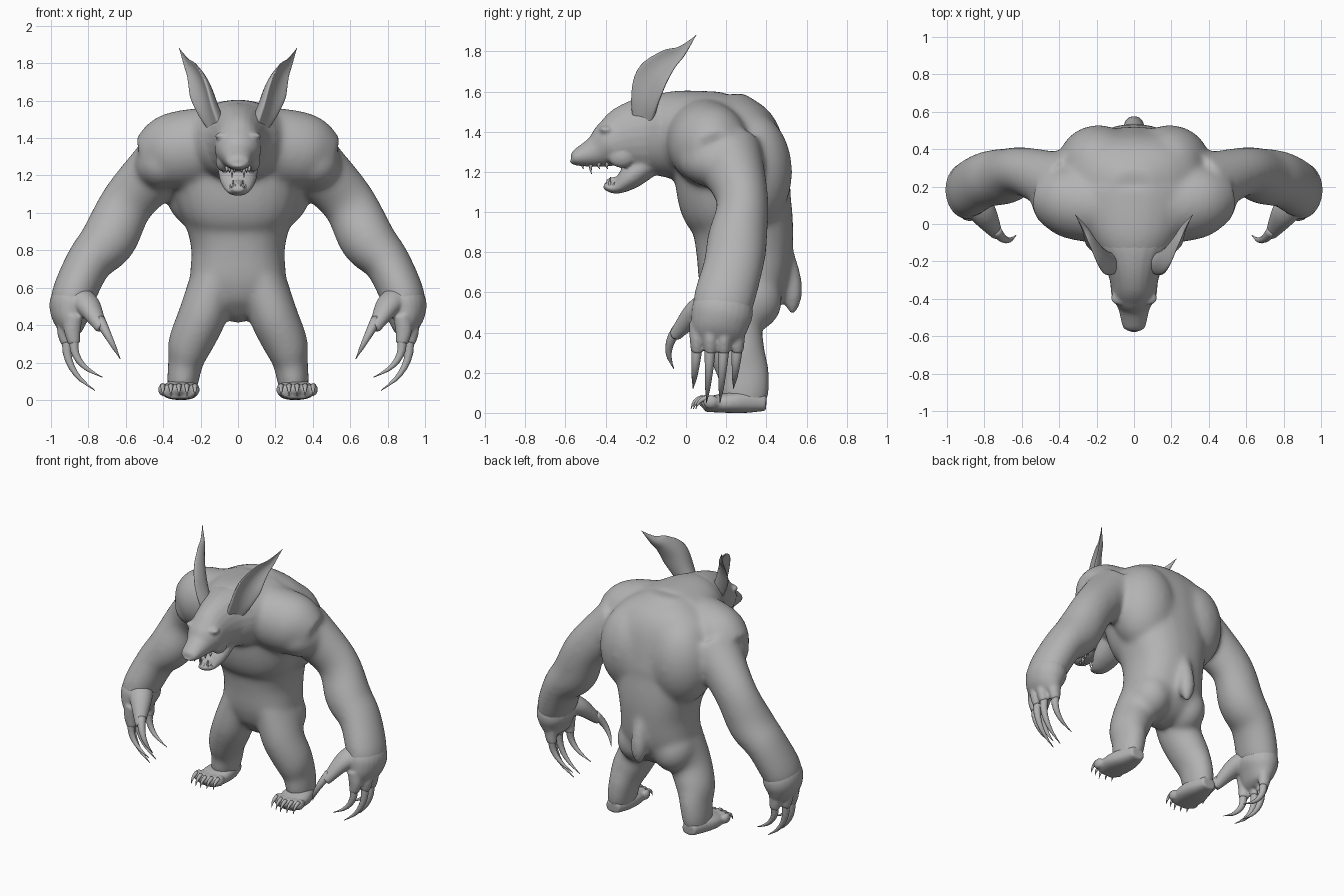
import bpy, bmesh, math
from mathutils import Vector, Matrix

if "Cube" in bpy.data.objects:
    bpy.data.objects.remove(bpy.data.objects["Cube"])

grey = bpy.data.materials.new("plain grey")
grey.use_nodes = True
shade = (.45, .45, .45, 1)
grey.diffuse_color = shade
grey.node_tree.nodes["Principled BSDF"].inputs["Base Color"].default_value = shade

ACROSS, DEPTH, UP = Vector((1, 0, 0)), Vector((0, 1, 0)), Vector((0, 0, 1))
LEFT_RIGHT = (1, -1)


def spline(points, steps):
    """Smooth curve through points that also carry two radii."""
    curve = []
    last = len(points) - 1
    for i in range(last):
        before, start = points[max(i - 1, 0)], points[i]
        end, after = points[i + 1], points[min(i + 2, last)]
        for step in range(steps):
            t = step / steps
            curve.append([b + t / 2 * (c - a + t * (2 * a - 5 * b + 4 * c - d + t * (3 * (b - c) + d - a)))
                          for a, b, c, d in zip(before, start, end, after)])
    curve.append(list(points[last]))
    return curve


def tube(bm, points, ref, side=1, power=1, cup=0, sides=24, steps=6):
    """Loft ovals along (x, y, z, radius across ref, radius along ref)."""
    path = spline([(x * side, *rest) for x, *rest in points], steps)
    ref = Vector((ref.x * side, ref.y, ref.z))
    centres = [Vector(p[:3]) for p in path]
    last = len(path) - 1
    rings = []
    for i, centre in enumerate(centres):
        along = (centres[min(i + 1, last)] - centres[max(i - 1, 0)]).normalized()
        high = (ref - along * ref.dot(along)).normalized()
        wide = along.cross(high)
        width, height = (max(r, .002) for r in path[i][3:])
        ring = []
        for k in range(sides):
            angle = math.tau * k / sides
            c, s = math.cos(angle), math.sin(angle)
            u = math.copysign(abs(c) ** power, c) * width
            v = math.copysign(abs(s) ** power, s) * height + cup * width * (c * c - .5)
            ring.append(bm.verts.new(centre + wide * u + high * v))
        rings.append(ring)
    for lower, upper in zip(rings, rings[1:]):
        for k in range(sides):
            bm.faces.new((lower[k - 1], lower[k], upper[k], upper[k - 1]))
    bm.faces.new(rings[0])
    bm.faces.new(rings[-1])


def midline(bm, points, ref, **options):
    tube(bm, [(0, *p) for p in points], ref, **options)


def ball(bm, centre, radii, side=1):
    x, y, z = centre
    place = Matrix.Translation((x * side, y, z)) @ Matrix.Diagonal((*radii, 1))
    bmesh.ops.create_uvsphere(bm, u_segments=24, v_segments=14, radius=1, matrix=place)


def spike(bm, root, tip, bend, radius, side):
    """Curved cone for claws and teeth."""
    root, tip = Vector(root), Vector(tip)
    control = (root + tip) / 2 + Vector(bend)
    points = []
    for step in range(5):
        t = step / 4
        p = root.lerp(control, t).lerp(control.lerp(tip, t), t)
        r = radius * (1 - t) ** .7
        points.append((*p, r, r))
    tube(bm, points, ACROSS, side, sides=10, steps=2)


def finish(name, bm):
    bmesh.ops.recalc_face_normals(bm, faces=bm.faces)
    for face in bm.faces:
        face.smooth = True
    mesh = bpy.data.meshes.new(name)
    bm.to_mesh(mesh)
    bm.free()
    mesh.materials.append(grey)
    obj = bpy.data.objects.new(name, mesh)
    bpy.context.collection.objects.link(obj)
    return obj


def fuse(obj, voxel, rounds):
    """Merge overlapping masses into one soft skin."""
    merge = obj.modifiers.new("merge", 'REMESH')
    merge.mode = 'VOXEL'
    merge.voxel_size = voxel
    merge.use_smooth_shade = True
    soften = obj.modifiers.new("soften", 'SMOOTH')
    soften.factor = .5
    soften.iterations = rounds


body, head, hands, feet, hand_claws, foot_claws, ears, teeth = (bmesh.new() for part in range(8))

# Torso from crotch to hump
midline(body, [(.24, .42, .03, .05), (.26, .5, .14, .16), (.28, .62, .25, .215), (.29, .8, .25, .24),
               (.28, .95, .285, .255), (.24, 1.1, .34, .285), (.21, 1.35, .39, .27), (.18, 1.5, .27, .2),
               (.17, 1.58, .12, .12)], DEPTH, power=.85)
# Neck
midline(body, [(.2, 1.4, .34, .2), (-.05, 1.385, .26, .22), (-.22, 1.38, .15, .18)], UP)
# Tail
midline(body, [(.48, .88, .03, .03), (.52, .7, .05, .05), (.53, .58, .055, .05), (.53, .49, .02, .02)], DEPTH)
# Skull and snout
midline(head, [(.06, 1.385, .2, .17), (-.08, 1.385, .235, .205), (-.2, 1.38, .165, .195), (-.3, 1.365, .13, .165),
               (-.38, 1.335, .12, .12), (-.45, 1.3, .085, .08), (-.55, 1.27, .06, .04), (-.57, 1.27, .03, .02)],
        UP)
# Lower jaw, tongue and nose
midline(head, [(-.18, 1.25, .11, .07), (-.28, 1.17, .095, .06), (-.35, 1.12, .06, .03), (-.41, 1.13, .03, .015)],
        UP)
ball(head, (0, -.34, 1.16), (.03, .06, .015))
ball(head, (0, -.55, 1.28), (.05, .025, .025))

for side in LEFT_RIGHT:
    # Chest yoke, shoulder, back and hip masses
    tube(body, [(0, .1, 1.37, .2, .2), (.22, .1, 1.35, .2, .21), (.38, .13, 1.32, .19, .2),
                (.5, .15, 1.28, .12, .13)], UP, side)
    ball(body, (.4, .15, 1.26), (.155, .19, .14), side)
    ball(body, (.19, .32, 1.2), (.22, .21, .3), side)
    ball(body, (.14, .32, .56), (.14, .16, .16), side)
    # Brow and cheek
    ball(head, (.07, -.395, 1.41), (.055, .04, .022), side)
    ball(head, (.08, -.32, 1.28), (.04, .07, .06), side)
    # Arm, then palm
    tube(body, [(.36, .2, 1.3, .17, .18), (.58, .28, 1.07, .145, .13), (.69, .255, .86, .15, .15),
                (.8, .235, .73, .125, .15), (.89, .18, .53, .115, .15), (.89, .17, .45, .07, .1)], DEPTH, side)
    tube(hands, [(.85, .2, .64, .07, .1), (.885, .185, .53, .117, .15), (.895, .17, .45, .105, .145),
                 (.89, .16, .37, .06, .12), (.89, .16, .34, .02, .08)], DEPTH, side)
    # Thumb
    tube(hands, [(.86, .14, .54, .08, .08), (.8, .05, .5, .07, .06), (.73, -.06, .38, .03, .03)], UP, side)
    spike(hand_claws, (.74, -.03, .43), (.63, -.06, .22), (0, -.08, 0), .03, side)
    # Leg and foot
    tube(body, [(.14, .27, .6, .13, .2), (.19, .23, .45, .13, .155), (.255, .255, .3, .12, .14),
                (.28, .285, .2, .095, .13), (.295, .29, .1, .085, .125), (.3, .29, .02, .07, .1)], DEPTH, side)
    tube(feet, [(.3, .4, .05, .05, .04), (.3, .3, .055, .085, .055), (.31, .2, .05, .1, .05),
                (.315, .09, .04, .08, .035)], UP, side, power=.8)

    # Fingers, longest in the middle, with claws hooked inward
    for i in range(4):
        arch = math.sin(math.pi * (i + .3) / 3.6)
        x, y, tip = .86 + .06 * arch, .055 + .067 * i, .15 - .11 * arch
        tube(hands, [(x, y, .45, .045, .04), (x + .01, y, .37, .044, .037), (x, y, .3, .032, .03)], DEPTH, side)
        spike(hand_claws, (x, y, .34), (x - .15, y - .02, tip), (.1, 0, -.04), .029, side)

    # Toes with short claws
    for i in range(5):
        x, y = .23 + .043 * i, .085 + .012 * abs(i - 2)
        ball(feet, (x, y + .015, .055), (.025, .04, .035), side)
        spike(foot_claws, (x, y, .075), (x, y - .06, .02), (0, -.02, .02), .015, side)

    # Tall cupped ears sweeping back to thin tips
    tube(ears, [(.09, -.21, 1.42, .045, .04), (.15, -.2, 1.54, .075, .035), (.195, -.165, 1.66, .09, .025),
                (.235, -.09, 1.75, .06, .015), (.27, -.02, 1.8, .028, .012), (.315, .05, 1.88, 0, 0)],
         Vector((.85, -.5, 0)), side, cup=.5)

    # Teeth along both jaws, with one long fang in each row
    for i in range(4):
        fang = .025 if i == 1 else 0
        x, y = .018 + .014 * i, -.51 + .04 * i
        spike(teeth, (x, y, 1.245), (x, y, 1.215 - fang), (0, -.01, 0), .011, side)
    for i in range(3):
        fang = .025 if i == 1 else 0
        x, y = .012 + .015 * i, -.395 + .02 * i
        spike(teeth, (x, y, 1.12), (x, y, 1.15 + fang), (0, -.01, 0), .01, side)

for name, part in (("hand_claws", hand_claws), ("foot_claws", foot_claws), ("ears", ears), ("teeth", teeth)):
    finish(name, part)

fuse(finish("body", body), .012, 40)
for name, part in (("head", head), ("hands", hands), ("feet", feet)):
    fuse(finish(name, part), .009, 6)
